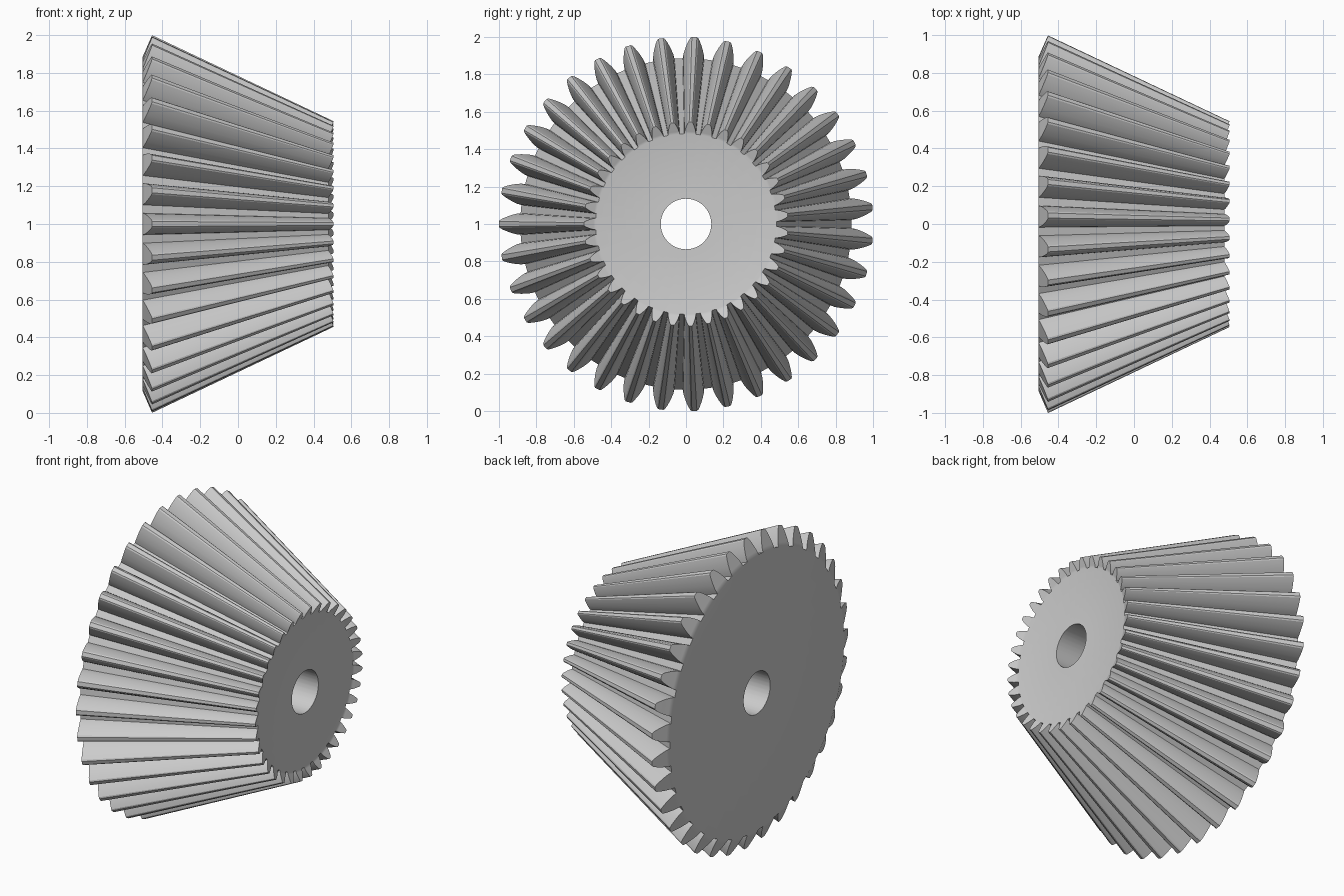
import bpy
import bmesh
from math import pi, cos, sin, radians

cube = bpy.data.objects.get("Cube")
if cube:
    bpy.data.objects.remove(cube, do_unlink=True)

TEETH = 35
PITCH = 2 * pi / TEETH
BACK_X, ROOT_R, BORE_R = -0.505, 0.885, 0.135
DEPTH_X, DEPTH_R = 0.05, 0.115      # tooth slant from root to tip
APEX_X, SMALL = 1.655, 0.545        # cone apex and small end scale

# Half tooth outline: (height from root to tip, half width in pitches)
FLANK = [(0, 0.36), (0.2, 0.335), (0.42, 0.285), (0.62, 0.23),
         (0.8, 0.175), (0.95, 0.12), (1, 0.075)]
OUTLINE = [(h, -w) for h, w in FLANK] + [(h, w) for h, w in reversed(FLANK)]
N = len(OUTLINE)


def paint(name, colour):
    mat = bpy.data.materials.new(name)
    mat.use_nodes = True
    mat.diffuse_color = colour
    bsdf = next(n for n in mat.node_tree.nodes if n.type == 'BSDF_PRINCIPLED')
    bsdf.inputs["Base Color"].default_value = colour
    return mat


bm = bmesh.new()


def add_vert(x, r, angle):
    return bm.verts.new((x, r * cos(angle), 1 + r * sin(angle)))


def gear_end(scale):
    """Tooth outline ring and matching bore ring, shrunk towards the apex."""
    ring, bore = [], []
    for k in range(TEETH):
        for h, w in OUTLINE:
            a = pi + (k + w) * PITCH
            x = APEX_X + (BACK_X + h * DEPTH_X - APEX_X) * scale
            ring.append(add_vert(x, (ROOT_R + h * DEPTH_R) * scale, a))
            if h == 0:
                bore.append(add_vert(x, BORE_R, a))
    return ring, bore


def bridge(a, b):
    for i in range(len(a)):
        j = (i + 1) % len(a)
        bm.faces.new((a[i], a[j], b[j], b[i]))


# Toothed cone, end faces and bore
large, large_bore = gear_end(1)
small, small_bore = gear_end(SMALL)
bridge(large, small)
bridge(large_bore, small_bore)
for ring, bore in ((large, large_bore), (small, small_bore)):
    for k in range(TEETH):
        tooth = ring[k * N:(k + 1) * N]
        # Tooth end in strips across its width
        for i in range(N // 2 - 1):
            bm.faces.new((tooth[i], tooth[i + 1], tooth[-i - 2], tooth[-i - 1]))
    roots = [v for i, v in enumerate(ring) if i % N in (0, N - 1)]
    bridge(roots, bore)
bmesh.ops.recalc_face_normals(bm, faces=bm.faces)

mesh = bpy.data.meshes.new("bevel_gear")
bm.to_mesh(mesh)
bm.free()
mesh.materials.append(paint("light_grey", (0.6, 0.6, 0.6, 1)))
gear = bpy.data.objects.new("bevel_gear", mesh)
bpy.context.collection.objects.link(gear)

# Smooth flanks and bore, crisp edges
bpy.ops.object.select_all(action='DESELECT')
gear.select_set(True)
bpy.context.view_layer.objects.active = gear
bpy.ops.object.shade_smooth_by_angle(angle=radians(25))
